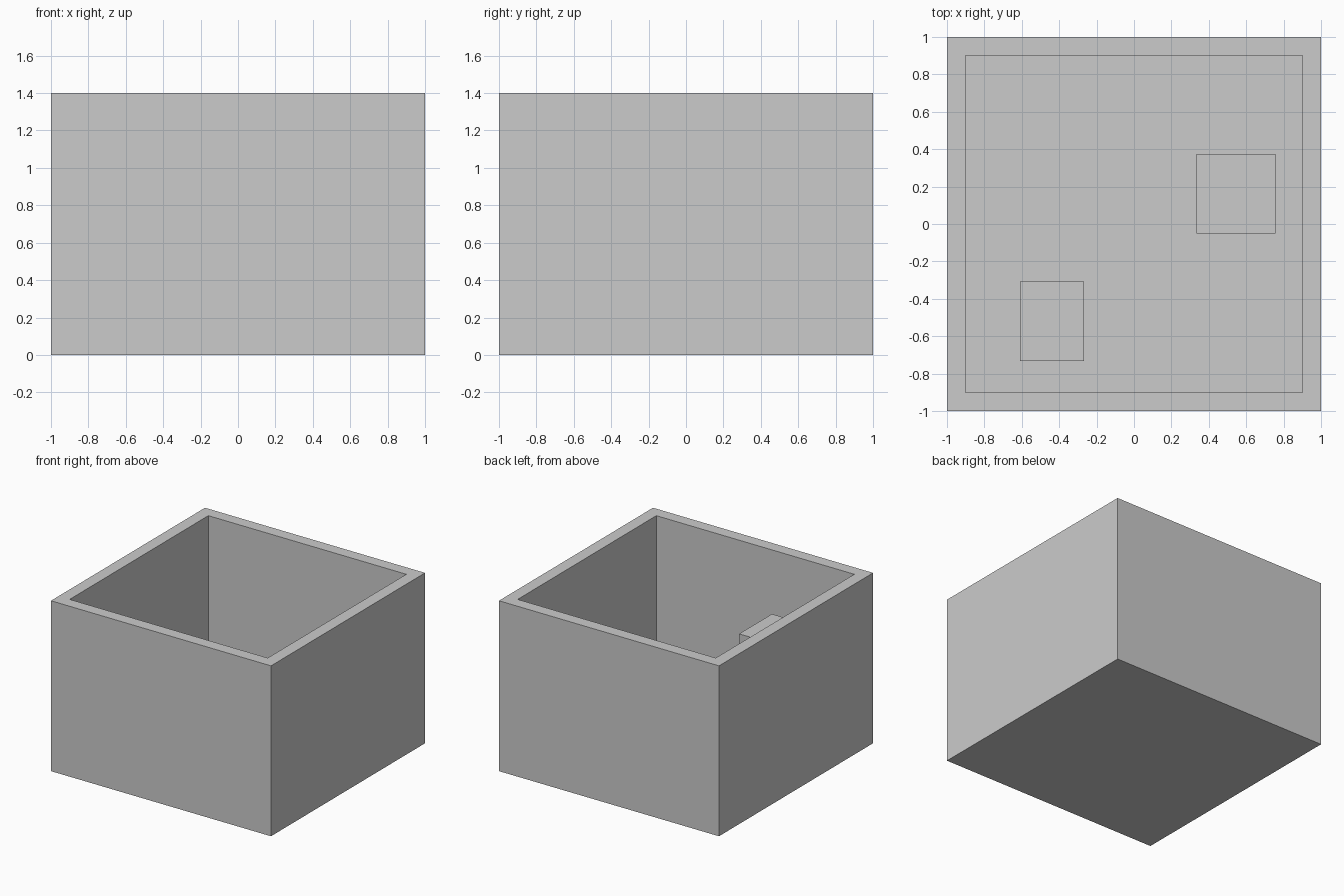
import bpy, bmesh

if "Cube" in bpy.data.objects:
    bpy.data.objects.remove(bpy.data.objects["Cube"])

WALL, FLOOR, HEIGHT = 0.1, 0.1, 1.4


def box(name, x0, x1, y0, y1, z0, z1):
    bm = bmesh.new()
    bmesh.ops.create_cube(bm, size=1)
    for v in bm.verts:
        v.co = (x1 if v.co.x > 0 else x0,
                y1 if v.co.y > 0 else y0,
                z1 if v.co.z > 0 else z0)
    mesh = bpy.data.meshes.new(name)
    bm.to_mesh(mesh)
    bm.free()
    obj = bpy.data.objects.new(name, mesh)
    bpy.context.collection.objects.link(obj)
    return obj


# Open-topped container: inset the top face and push it down to the floor
tub = box("open_box", -1, 1, -1, 1, 0, HEIGHT)
bm = bmesh.new()
bm.from_mesh(tub.data)
bm.normal_update()
top = max(bm.faces, key=lambda f: f.calc_center_median().z)
bmesh.ops.inset_region(bm, faces=[top], thickness=WALL, use_even_offset=True)
inner = bmesh.ops.extrude_discrete_faces(bm, faces=[top])["faces"][0]
bmesh.ops.translate(bm, verts=inner.verts, vec=(0, 0, FLOOR - HEIGHT))
bmesh.ops.recalc_face_normals(bm, faces=bm.faces)
bm.to_mesh(tub.data)
bm.free()

# Blocks standing on the inner floor
box("tall_block", -0.61, -0.268, -0.733, -0.307, FLOOR, 0.968)
box("low_block", 0.333, 0.757, -0.05, 0.375, FLOOR, 0.525)
